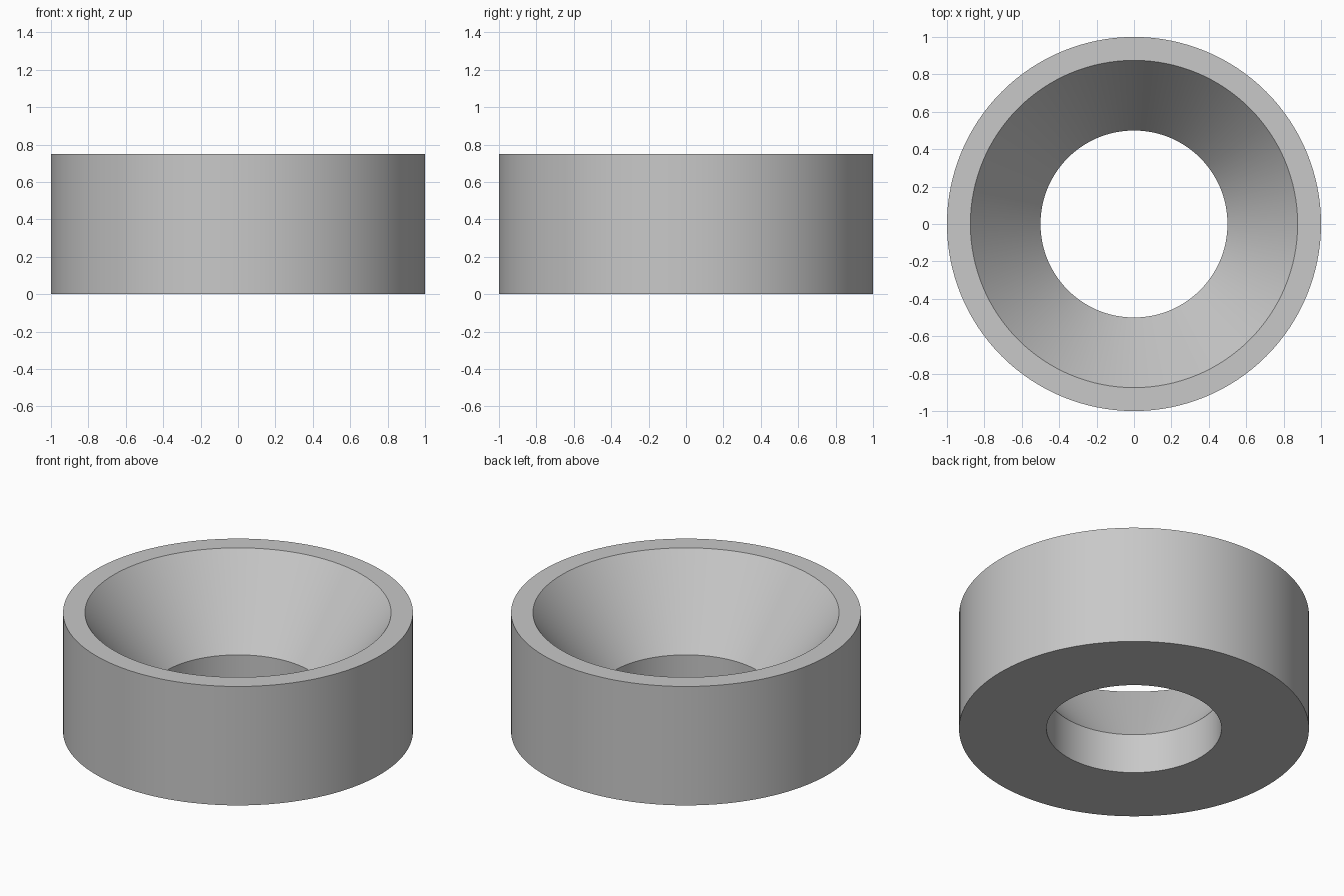
import bpy
import bmesh
import math

cube = bpy.data.objects.get("Cube")
if cube:
    bpy.data.objects.remove(cube, do_unlink=True)

# Plain grey material
grey = bpy.data.materials.new("light_grey")
grey.use_nodes = True
colour = (0.58, 0.58, 0.58, 1.0)
grey.diffuse_color = colour
grey.node_tree.nodes["Principled BSDF"].inputs["Base Color"].default_value = colour

# Closed cross-section (radius, height): outer wall, rim, cone seat, bore
profile = [(1.0, 0.0), (1.0, 0.75), (0.875, 0.75), (0.5, 0.25), (0.5, 0.0)]

bm = bmesh.new()
verts = [bm.verts.new((r, 0.0, z)) for r, z in profile]
edges = [bm.edges.new((verts[i - 1], verts[i])) for i in range(len(verts))]

# Revolve the section into a ring
bmesh.ops.spin(bm, geom=verts + edges, cent=(0, 0, 0), axis=(0, 0, 1),
               angle=math.tau, steps=128, use_merge=False)
bmesh.ops.remove_doubles(bm, verts=bm.verts, dist=0.0001)
bmesh.ops.recalc_face_normals(bm, faces=bm.faces)

mesh = bpy.data.meshes.new("countersunk_ring")
bm.to_mesh(mesh)
bm.free()
mesh.materials.append(grey)
ring = bpy.data.objects.new("countersunk_ring", mesh)
bpy.context.collection.objects.link(ring)

# Smooth walls, crisp rims
bpy.ops.object.select_all(action="DESELECT")
ring.select_set(True)
bpy.context.view_layer.objects.active = ring
bpy.ops.object.shade_smooth_by_angle(angle=math.radians(30))
